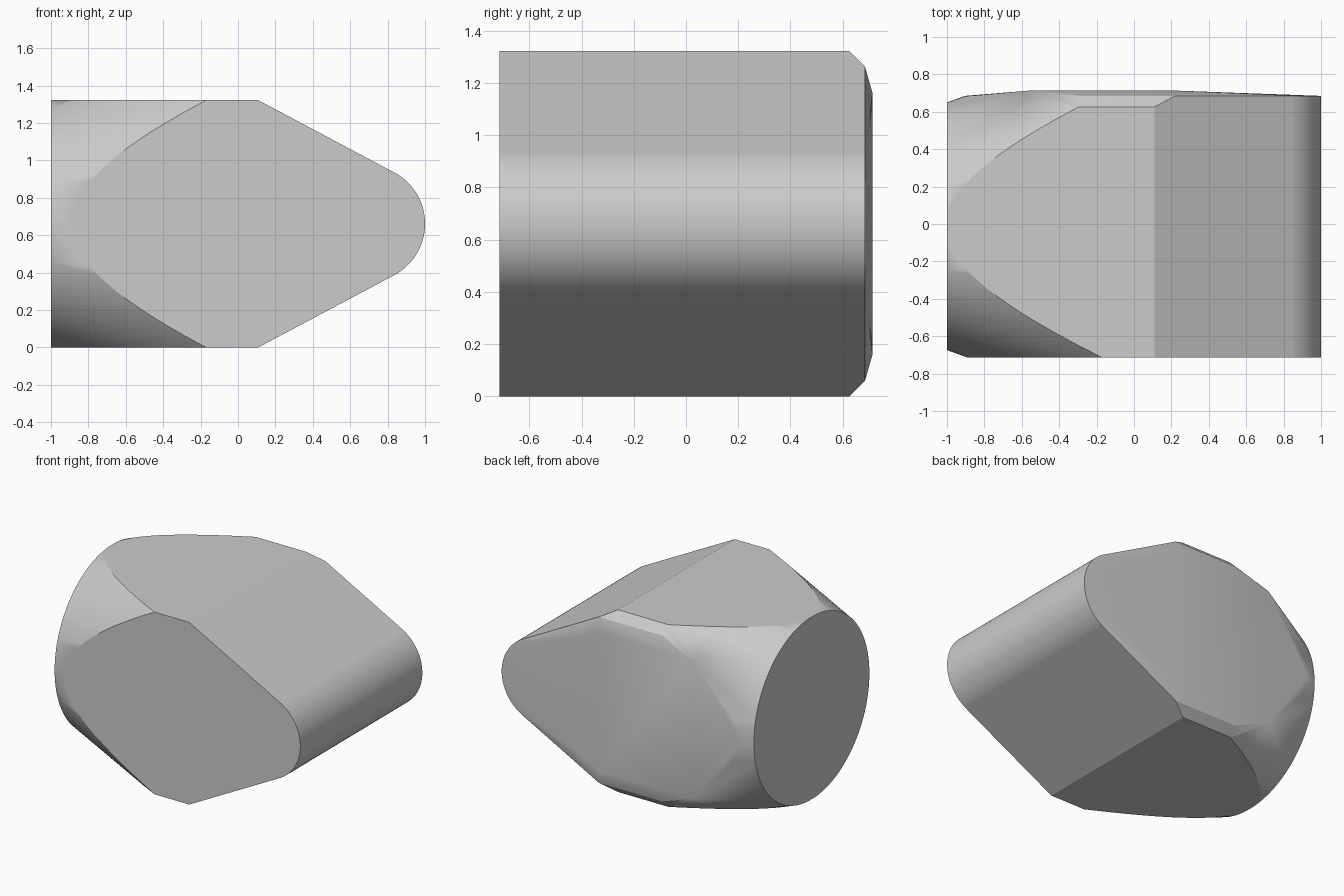
import bpy, bmesh
from math import sin, cos, radians
from mathutils import Vector

cube = bpy.data.objects.get("Cube")
if cube:
    bpy.data.objects.remove(cube, do_unlink=True)

HEIGHT = 1.322
MID = HEIGHT / 2
FRONT, BACK, CROWN = -0.714, 0.685, 0.714

bm = bmesh.new()


def shave(point, normal):
    """Remove everything beyond a plane."""
    geom = bm.verts[:] + bm.edges[:] + bm.faces[:]
    bmesh.ops.bisect_plane(bm, geom=geom, dist=1e-6, plane_co=point,
                           plane_no=normal, clear_outer=True)


def shave_round(centre, radius, normals):
    """Shave with planes tangent to a round of the given centre and radius."""
    for n in normals:
        shave(Vector(centre) + n * radius, n)


# Starting block
bmesh.ops.create_cube(bm, size=1)
for v in bm.verts:
    v.co = (v.co.x * 2,
            FRONT + (v.co.y + 0.5) * (BACK - FRONT),
            (v.co.z + 0.5) * HEIGHT)

# Sloped sides running into the rounded nose
nose = [Vector((cos(a), 0, sin(a)))
        for a in (radians(62 * i / 14) for i in range(-14, 15))]
shave_round((0.689, 0, MID), 0.311, nose)

# Soft upper and lower edges at the back
for side in (-1, 1):
    soft = [Vector((0, cos(a), side * sin(a)))
            for a in (radians(10 * i) for i in range(1, 9))]
    shave_round((0, BACK - 0.065, MID + side * (MID - 0.065)), 0.065, soft)

# Conical turning towards the round end
taper = radians(20)
SEGMENTS = 128
for i in range(SEGMENTS):
    a = radians(360 * i / SEGMENTS)
    radial = Vector((0, cos(a), sin(a)))
    rim = Vector((-1, -0.012, MID)) + radial * 0.662
    shave(rim, radial * cos(taper) - Vector((sin(taper), 0, 0)))

# Shallow crown on the back, then close the convex body
for x in (-0.55, 0.2):
    for z in (-0.5, 0.5):
        bm.verts.new((x, CROWN, MID + z))
corners = [v.co.copy() for v in bm.verts]
bm.clear()
for co in corners:
    bm.verts.new(co)
bmesh.ops.remove_doubles(bm, verts=bm.verts[:], dist=0.0005)
bmesh.ops.convex_hull(bm, input=bm.verts[:])
bmesh.ops.delete(bm, geom=[v for v in bm.verts if not v.link_faces], context='VERTS')
bmesh.ops.dissolve_limit(bm, angle_limit=radians(0.5),
                         verts=bm.verts[:], edges=bm.edges[:])
bmesh.ops.recalc_face_normals(bm, faces=bm.faces[:])

mesh = bpy.data.meshes.new("tapered_block")
bm.to_mesh(mesh)
bm.free()
block = bpy.data.objects.new("tapered_block", mesh)
bpy.context.collection.objects.link(block)

# Plain grey finish
grey = bpy.data.materials.new("plain_grey")
grey.use_nodes = True
colour = (0.6, 0.6, 0.6, 1)
grey.diffuse_color = colour
grey.node_tree.nodes["Principled BSDF"].inputs["Base Color"].default_value = colour
mesh.materials.append(grey)

# Smooth rounds, crisp large edges
bpy.ops.object.select_all(action='DESELECT')
block.select_set(True)
bpy.context.view_layer.objects.active = block
bpy.ops.object.shade_smooth_by_angle(angle=radians(26))
weighted = block.modifiers.new("even_shading", 'WEIGHTED_NORMAL')
weighted.keep_sharp = True
